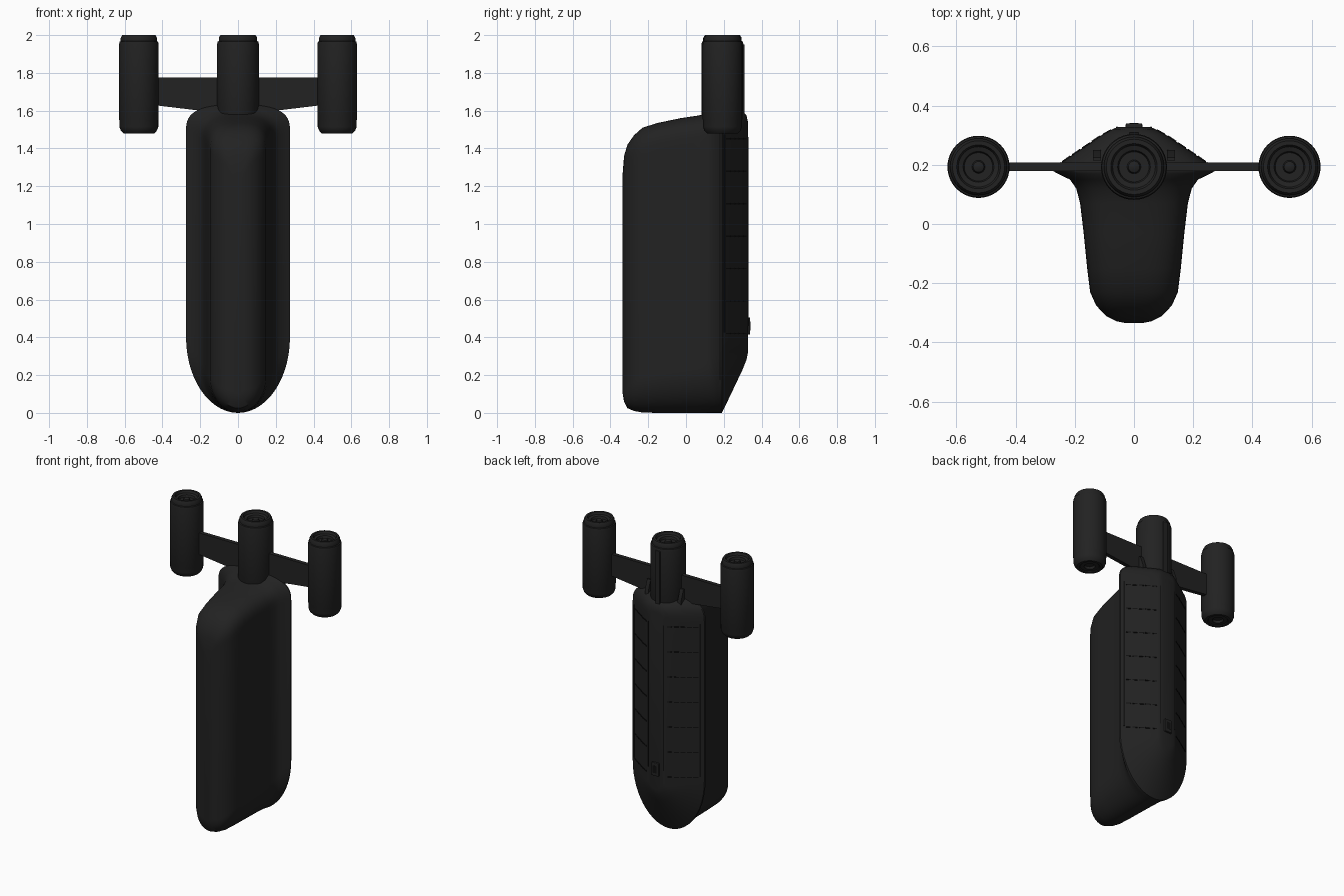
import bpy, bmesh, math
from mathutils import Vector, Matrix

old = bpy.data.objects.get("Cube")
if old:
    bpy.data.objects.remove(old, do_unlink=True)


def material(name, value):
    m = bpy.data.materials.new(name)
    m.use_nodes = True
    color = (value, value, value, 1)
    m.diffuse_color = color
    m.node_tree.nodes["Principled BSDF"].inputs["Base Color"].default_value = color
    return m


CHARCOAL = material("charcoal", 0.016)
SEAM = material("seam black", 0.005)


def finish(name, bm, mat, smooth=None):
    bmesh.ops.recalc_face_normals(bm, faces=bm.faces)
    mesh = bpy.data.meshes.new(name)
    bm.to_mesh(mesh)
    bm.free()
    mesh.materials.append(mat)
    ob = bpy.data.objects.new(name, mesh)
    bpy.context.collection.objects.link(ob)
    if smooth:
        bpy.ops.object.select_all(action='DESELECT')
        ob.select_set(True)
        bpy.context.view_layer.objects.active = ob
        bpy.ops.object.shade_smooth_by_angle(angle=math.radians(smooth))
    return ob


def loft(name, rings, mat, smooth):
    """Skin a list of equal-length closed rings and cap both ends."""
    bm = bmesh.new()
    rows = [[bm.verts.new(p) for p in ring] for ring in rings]
    n = len(rows[0])
    for a, b in zip(rows, rows[1:]):
        for i in range(n):
            j = (i + 1) % n
            bm.faces.new((a[i], a[j], b[j], b[i]))
    bm.faces.new(rows[0])
    bm.faces.new(rows[-1])
    return finish(name, bm, mat, smooth)


def add_box(bm, center, size, angle=0):
    m = (Matrix.Translation(center) @ Matrix.Rotation(angle, 4, 'Z')
         @ Matrix.Diagonal((*size, 1)))
    bmesh.ops.create_cube(bm, size=1, matrix=m)


def box(name, center, size, mat, bevel=0):
    bm = bmesh.new()
    add_box(bm, center, size)
    if bevel:
        bmesh.ops.bevel(bm, geom=bm.edges[:], offset=bevel, segments=2,
                        profile=0.5, affect='EDGES')
    return finish(name, bm, mat)


# Hull: upright sections (y, half width, bottom, top) lofted from keel to back
STATIONS = [
    (-0.335, 0.025, 0.10, 1.27), (-0.328, 0.06, 0.06, 1.36),
    (-0.31, 0.095, 0.025, 1.42), (-0.275, 0.128, 0.01, 1.47),
    (-0.23, 0.148, 0.002, 1.51), (-0.15, 0.158, 0, 1.535),
    (-0.03, 0.17, 0, 1.56), (0.07, 0.182, 0, 1.575),
    (0.12, 0.195, 0, 1.59), (0.15, 0.216, 0, 1.61),
    (0.17, 0.258, 0, 1.63), (0.18, 0.275, 0, 1.632),
    (0.19, 0.272, 0, 1.632), (0.205, 0.25, 0.03, 1.63),
    (0.30, 0.11, 0.23, 1.60), (0.32, 0.072, 0.28, 1.575),
    (0.328, 0.055, 0.32, 1.54)]


def hull_section(y, w, zb, zt, steps=14):
    low, high = 0.4 * (w / 0.275) ** 1.2, min(0.14, w)
    side = []
    for i in range(steps + 1):
        t = i / steps * math.pi / 2
        side.append((w * math.sin(t), zb + low * (1 - math.cos(t))))
    for i in range(steps + 1):
        t = i / steps * math.pi / 2
        side.append((w * math.cos(t) ** 0.7, zt - high * (1 - math.sin(t) ** 0.7)))
    left = [(-x, z) for x, z in side[-2:0:-1]]
    return [(x, y, z) for x, z in side + left]


loft("hull", [hull_section(*s) for s in STATIONS], CHARCOAL, 35)

# Thruster pods: turned profile with stepped nozzle rims and a hub
POD = [(0.03, 1.50), (0.035, 1.485), (0.06, 1.485), (0.065, 1.48),
       (0.082, 1.48), (0.096, 1.495), (0.103, 1.515), (0.103, 1.55),
       (0.105, 1.555), (0.105, 1.95), (0.102, 1.965), (0.096, 1.968),
       (0.096, 1.985), (0.088, 2.0), (0.074, 2.0), (0.068, 1.985),
       (0.052, 1.98), (0.048, 1.965), (0.022, 1.965), (0.018, 1.98), (0.006, 1.985)]
POD_Y = 0.193


def pod(name, x, scale, sides=40):
    rings = []
    for r, z in POD:
        rings.append([(x + scale * r * math.cos(2 * math.pi * i / sides),
                       POD_Y + scale * r * math.sin(2 * math.pi * i / sides), z)
                      for i in range(sides)])
    loft(name, rings, CHARCOAL, 35)


pod("center_pod", 0, 1.06)
for label, s in (("left", 1), ("right", -1)):
    pod(label + "_pod", s * 0.525, 1)
    # Tapered strut carrying the outer pod
    outline = [(0.05, 1.57), (0.2, 1.6), (0.45, 1.63), (0.45, 1.775), (0.05, 1.775)]
    loft(label + "_strut", [[(s * x, y, z) for x, z in outline]
                            for y in (0.179, 0.207)], CHARCOAL, 30)
    # Wedge bracket beside the center pod
    wedge = [(0.215, 1.54), (0.25, 1.54), (0.25, 1.62), (0.225, 1.69), (0.215, 1.69)]
    loft(label + "_bracket", [[(s * x, y, z) for y, z in wedge]
                              for x in (0.112, 0.138)], CHARCOAL, 30)

# Rear spine on the center pod and latch on the back
box("pod_spine", (0, 0.301, 1.75), (0.035, 0.018, 0.4), CHARCOAL, 0.003)
box("back_latch", (0, 0.329, 0.46), (0.056, 0.022, 0.09), CHARCOAL, 0.005)
box("latch_slot", (0, 0.3395, 0.46), (0.03, 0.003, 0.05), SEAM)

# Panel seams on the back: long uprights and dashed cross lines
bm = bmesh.new()
TILT = math.atan2(0.095, 0.14)
start, end = Vector((0.112, 0.299)), Vector((0.245, 0.2085))
for s in (1, -1):
    add_box(bm, (s * 0.058, 0.326, 0.96), (0.006, 0.005, 1.0), -s * TILT)
    add_box(bm, (s * 0.251, 0.2045, 0.95), (0.008, 0.006, 1.05), -s * TILT)
    for k in range(7):
        z = 0.42 + 0.172 * k
        for d in range(4):
            p = start.lerp(end, (d + 0.5) / 4)
            add_box(bm, (s * p.x, p.y, z), (0.032, 0.005, 0.007), -s * TILT)
        add_box(bm, (s * 0.091, 0.31, z), (0.03, 0.005, 0.007), -s * math.atan2(0.02, 0.038))
finish("panel_seams", bm, SEAM)
